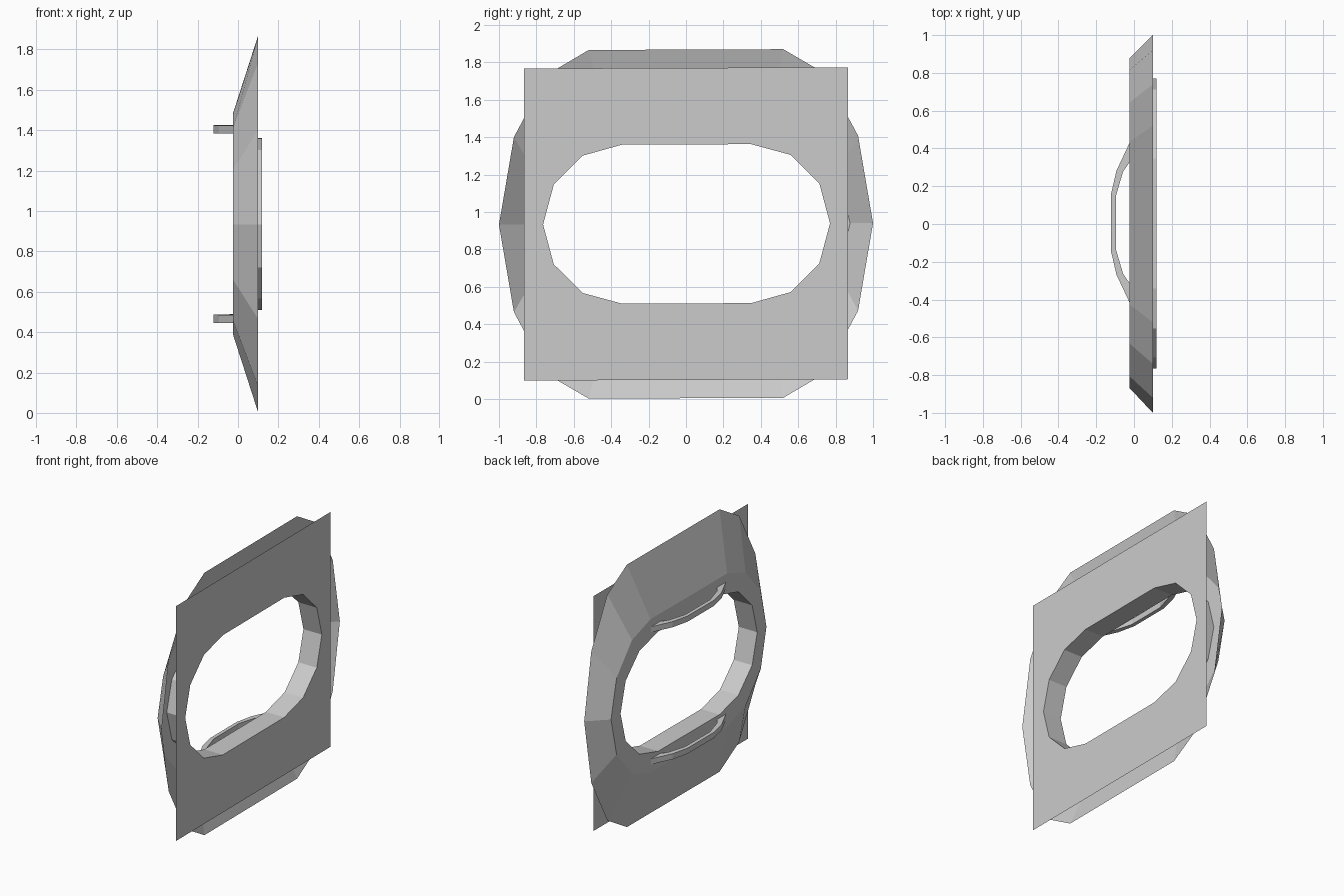
import bpy, bmesh

cube = bpy.data.objects.get("Cube")
if cube:
    bpy.data.objects.remove(cube)

MID = 0.936     # height of the centre
TILT = 0.004    # slight roll of the whole frame

grey = bpy.data.materials.new("plain grey")
grey.use_nodes = True
grey.diffuse_color = (0.6, 0.6, 0.6, 1)
bsdf = next(n for n in grey.node_tree.nodes if n.type == 'BSDF_PRINCIPLED')
bsdf.inputs["Base Color"].default_value = (0.6, 0.6, 0.6, 1)


def finish(name, bm):
    mesh = bpy.data.meshes.new(name)
    bm.to_mesh(mesh)
    bm.free()
    mesh.materials.append(grey)
    obj = bpy.data.objects.new(name, mesh)
    bpy.context.collection.objects.link(obj)
    return obj


def mirrored(quarter):
    """Full counter-clockwise outline from one quarter, side tip first."""
    top = quarter + [(-y, z) for y, z in reversed(quarter)]
    return top + [(-y, -z) for y, z in top[1:-1]]


def add_loop(bm, outline, x, shift=0.0):
    return [bm.verts.new((x, y + shift, MID + z + TILT * y)) for y, z in outline]


def bridge(bm, a, b):
    for i in range(len(a)):
        j = (i + 1) % len(a)
        bm.faces.new((a[i], b[i], b[j], a[j]))


rim = mirrored([(1.0, 0), (0.92, 0.468), (0.74, 0.803), (0.52, 0.932)])
face = mirrored([(0.872, 0), (0.81, 0.272), (0.637, 0.475), (0.43, 0.545)])
hole = mirrored([(0.767, 0), (0.71, 0.213), (0.556, 0.367), (0.345, 0.425)])
panel = [(0.867, -0.834), (0.867, 0.834), (-0.867, 0.834), (-0.867, -0.834)]

# Bevelled surround: sloping sides, flat face and the tunnel through it
bm = bmesh.new()
loops = [add_loop(bm, rim, 0.10), add_loop(bm, face, -0.025, 0.005),
         add_loop(bm, hole, -0.025, 0.003), add_loop(bm, hole, 0.12, 0.003)]
for a, b in zip(loops, loops[1:]):
    bridge(bm, a, b)
finish("window_surround", bm)

# Thin rectangular panel with the opening
bm = bmesh.new()
edges = []
for outline, shift in ((panel, 0), (hole, 0.003)):
    verts = add_loop(bm, outline, 0.12, shift)
    edges += [bm.edges.new((v, verts[i - 1])) for i, v in enumerate(verts)]
bmesh.ops.triangle_fill(bm, edges=edges, use_beauty=True, normal=(1, 0, 0))
bm.normal_update()
bmesh.ops.reverse_faces(bm, faces=[f for f in bm.faces if f.normal.x < 0])
finish("mounting_panel", bm)

# Arched grab handles above and below the opening
outer = [(-0.02, 0.43), (-0.093, 0.275), (-0.122, 0.15)]
inner = [(-0.02, 0.325), (-0.058, 0.27), (-0.096, 0.14)]


def arch(points):
    return points + [(x, -y) for x, y in reversed(points)]


for name, z in (("upper_handle", 0.469), ("lower_handle", -0.469)):
    bm = bmesh.new()
    low, high = [[[bm.verts.new((x, y + 0.007, MID + z + dz + TILT * y))
                   for x, y in arch(side)] for side in (outer, inner)]
                 for dz in (-0.02, 0.02)]
    for i in range(len(low[0]) - 1):
        for a, b in ((low[0], low[1]), (low[1], high[1]),
                     (high[1], high[0]), (high[0], low[0])):
            bm.faces.new((a[i], a[i + 1], b[i + 1], b[i]))
    for i in (0, -1):
        bm.faces.new((low[0][i], low[1][i], high[1][i], high[0][i]))
    bmesh.ops.recalc_face_normals(bm, faces=bm.faces)
    finish(name, bm)
